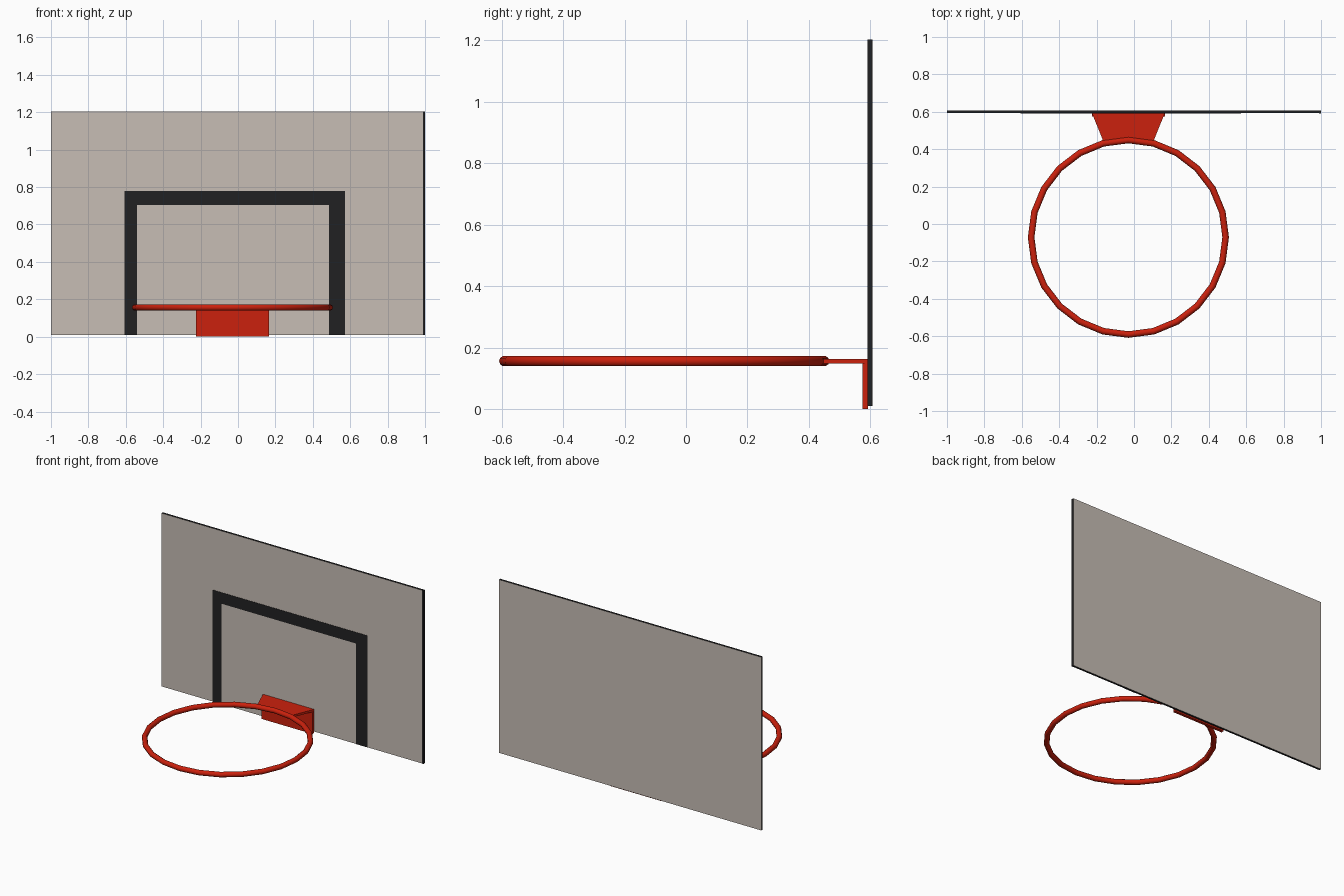
import bpy, bmesh, math
from mathutils import Vector

if "Cube" in bpy.data.objects:
    bpy.data.objects.remove(bpy.data.objects["Cube"])


def material(name, rgb):
    m = bpy.data.materials.new(name)
    m.diffuse_color = (*rgb, 1)
    m.use_nodes = True
    m.node_tree.nodes["Principled BSDF"].inputs["Base Color"].default_value = m.diffuse_color
    return m


beige = material("warm_grey", (0.57, 0.51, 0.46))
black = material("black", (0.015, 0.015, 0.016))
red = material("red", (0.6, 0.015, 0.004))


def prism(name, pts, depth, *mats):
    """Extrude a flat outline along a vector."""
    bm = bmesh.new()
    face = bm.faces.new([bm.verts.new(p) for p in pts])
    ext = bmesh.ops.extrude_face_region(bm, geom=[face], use_keep_orig=True)
    moved = [v for v in ext["geom"] if isinstance(v, bmesh.types.BMVert)]
    bmesh.ops.translate(bm, verts=moved, vec=Vector(depth))
    bmesh.ops.recalc_face_normals(bm, faces=bm.faces)
    me = bpy.data.meshes.new(name)
    bm.to_mesh(me)
    bm.free()
    ob = bpy.data.objects.new(name, me)
    bpy.context.collection.objects.link(ob)
    for m in mats:
        me.materials.append(m)
    return ob


def rect_xz(x0, x1, z0, z1, y):
    return [(x0, y, z0), (x1, y, z0), (x1, y, z1), (x0, y, z1)]


# Backboard: grey faces, black rim
FRONT = 0.593
board = prism("backboard", rect_xz(-1, 1, 0.01, 1.204, FRONT), (0, 0.015, 0), beige, black)
for p in board.data.polygons:
    p.material_index = 0 if abs(p.normal.y) > 0.5 else 1

# Painted target frame and right edge strip on the front
u = [(-0.608, 0.01), (-0.608, 0.78), (0.573, 0.78), (0.573, 0.01),
     (0.487, 0.01), (0.487, 0.703), (-0.541, 0.703), (-0.541, 0.01)]
prism("target_frame", [(x, FRONT, z) for x, z in u], (0, -0.002, 0), black)
prism("edge_strip", rect_xz(0.989, 1, 0.01, 1.204, FRONT), (0, -0.002, 0), black)

# Bracket: upright plate and tapered shelf
prism("bracket_plate", rect_xz(-0.225, 0.165, 0, 0.148, 0.575), (0, 0.018, 0), red)
shelf = [(-0.225, FRONT), (0.165, FRONT), (0.105, 0.445), (-0.03, 0.455), (-0.165, 0.445)]
prism("bracket_shelf", [(x, y, 0.148) for x, y in shelf], (0, 0, 0.015), red)

# Rim
bpy.ops.mesh.primitive_torus_add(location=(-0.03, -0.071, 0.156), major_segments=24,
                                 minor_segments=10, major_radius=0.52, minor_radius=0.0175)
rim = bpy.context.object
rim.name = "rim"
rim.data.materials.append(red)
bpy.ops.object.shade_smooth_by_angle(angle=math.radians(40))
